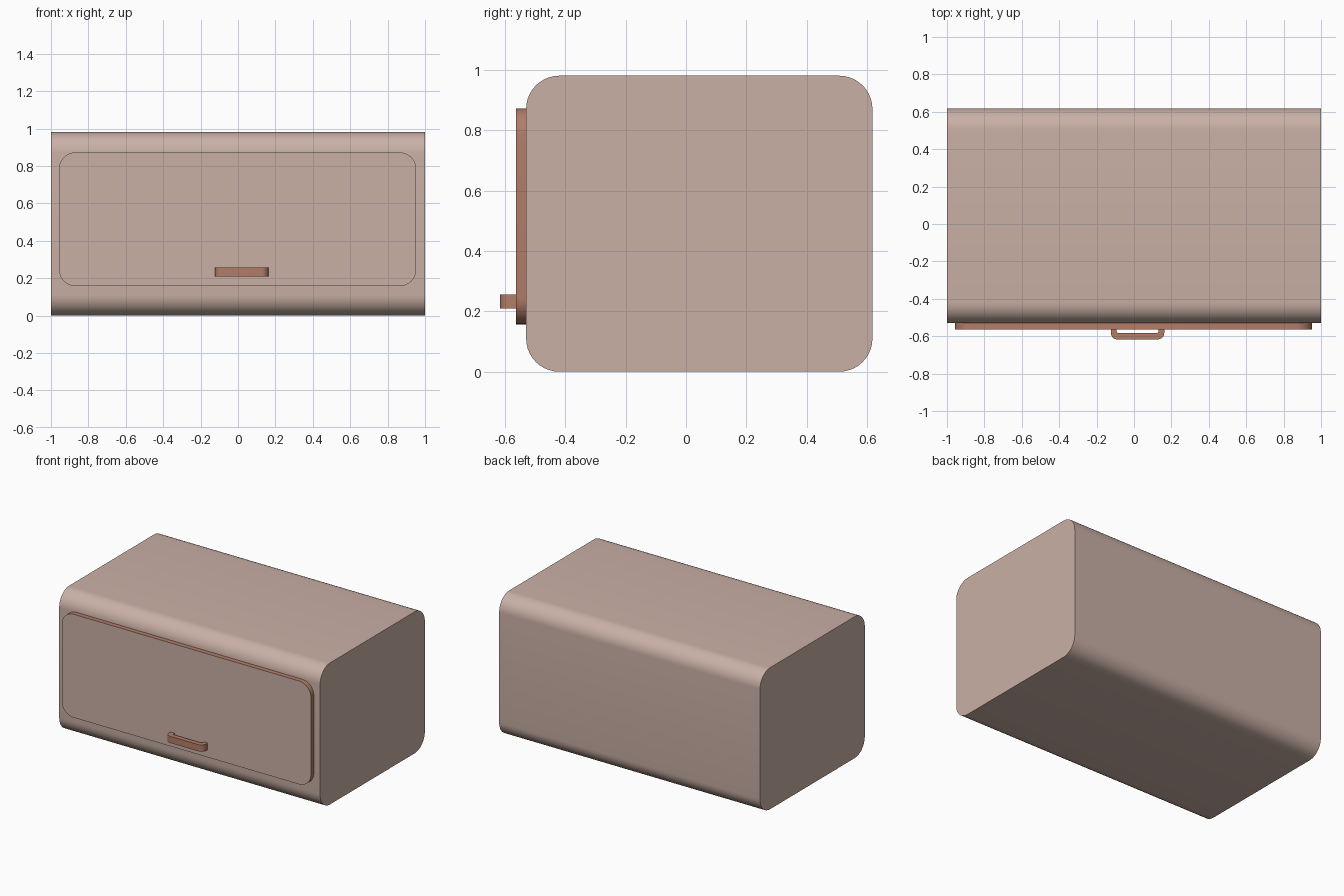
import bpy, bmesh, math
from mathutils import Vector

if "Cube" in bpy.data.objects:
    bpy.data.objects.remove(bpy.data.objects["Cube"])


def material(name, rgb):
    m = bpy.data.materials.new(name)
    m.diffuse_color = (*rgb, 1)
    m.use_nodes = True
    m.node_tree.nodes["Principled BSDF"].inputs["Base Color"].default_value = m.diffuse_color
    return m


enamel = material("pale_pink_enamel", (0.59, 0.435, 0.38))
copper = material("copper_brown", (0.45, 0.205, 0.14))


def rounded(corners, segs=10):
    """Round a polygon of (u, v, radius) right-angle corners."""
    pts, n = [], len(corners)
    for i, (u, v, r) in enumerate(corners):
        p = Vector((u, v))
        if r == 0:
            pts.append(p)
            continue
        a = (Vector(corners[i - 1][:2]) - p).normalized() * r
        b = (Vector(corners[(i + 1) % n][:2]) - p).normalized() * r
        for k in range(segs + 1):
            t = k / segs * math.pi / 2
            pts.append(p + a * (1 - math.sin(t)) + b * (1 - math.cos(t)))
    return pts


def rect(u0, u1, v0, v1, r):
    return rounded([(u0, v0, r), (u1, v0, r), (u1, v1, r), (u0, v1, r)])


def prism(name, pts, place, d0, d1, mats):
    """Extrude a profile from depth d0 to d1; place maps (u, v, d) to xyz."""
    bm = bmesh.new()
    face = bm.faces.new([bm.verts.new(place(p.x, p.y, d0)) for p in pts])
    new = bmesh.ops.extrude_face_region(bm, geom=[face], use_keep_orig=True)["geom"]
    shift = Vector(place(0, 0, d1)) - Vector(place(0, 0, d0))
    bmesh.ops.translate(bm, vec=shift, verts=[g for g in new if isinstance(g, bmesh.types.BMVert)])
    bmesh.ops.recalc_face_normals(bm, faces=bm.faces)
    me = bpy.data.meshes.new(name)
    bm.to_mesh(me)
    bm.free()
    ob = bpy.data.objects.new(name, me)
    bpy.context.collection.objects.link(ob)
    for m in mats:
        me.materials.append(m)
    bpy.ops.object.select_all(action='DESELECT')
    ob.select_set(True)
    bpy.context.view_layer.objects.active = ob
    bpy.ops.object.shade_smooth_by_angle(angle=math.radians(35))
    return ob


# Box body: rounded side profile along x
prism("box_body", rect(-0.53, 0.618, 0, 0.981, 0.11),
      lambda u, v, d: (d, u, v), -1, 1, [enamel])

# Door panel: enamel front, copper rim
door = prism("door_panel", rect(-0.957, 0.953, 0.157, 0.873, 0.09),
             lambda u, v, d: (u, d, v), -0.528, -0.563, [copper, enamel])
for f in door.data.polygons:
    if f.normal.y < -0.9:
        f.material_index = 1

# Handle: U-shaped bracket seen from above
prism("door_handle", rounded([
    (-0.124, -0.56, 0), (-0.124, -0.617, 0.035), (0.162, -0.617, 0.035), (0.162, -0.56, 0),
    (0.132, -0.56, 0), (0.132, -0.584, 0.015), (-0.094, -0.584, 0.015), (-0.094, -0.56, 0)], 6),
    lambda u, v, d: (u, v, d), 0.21, 0.256, [copper])
